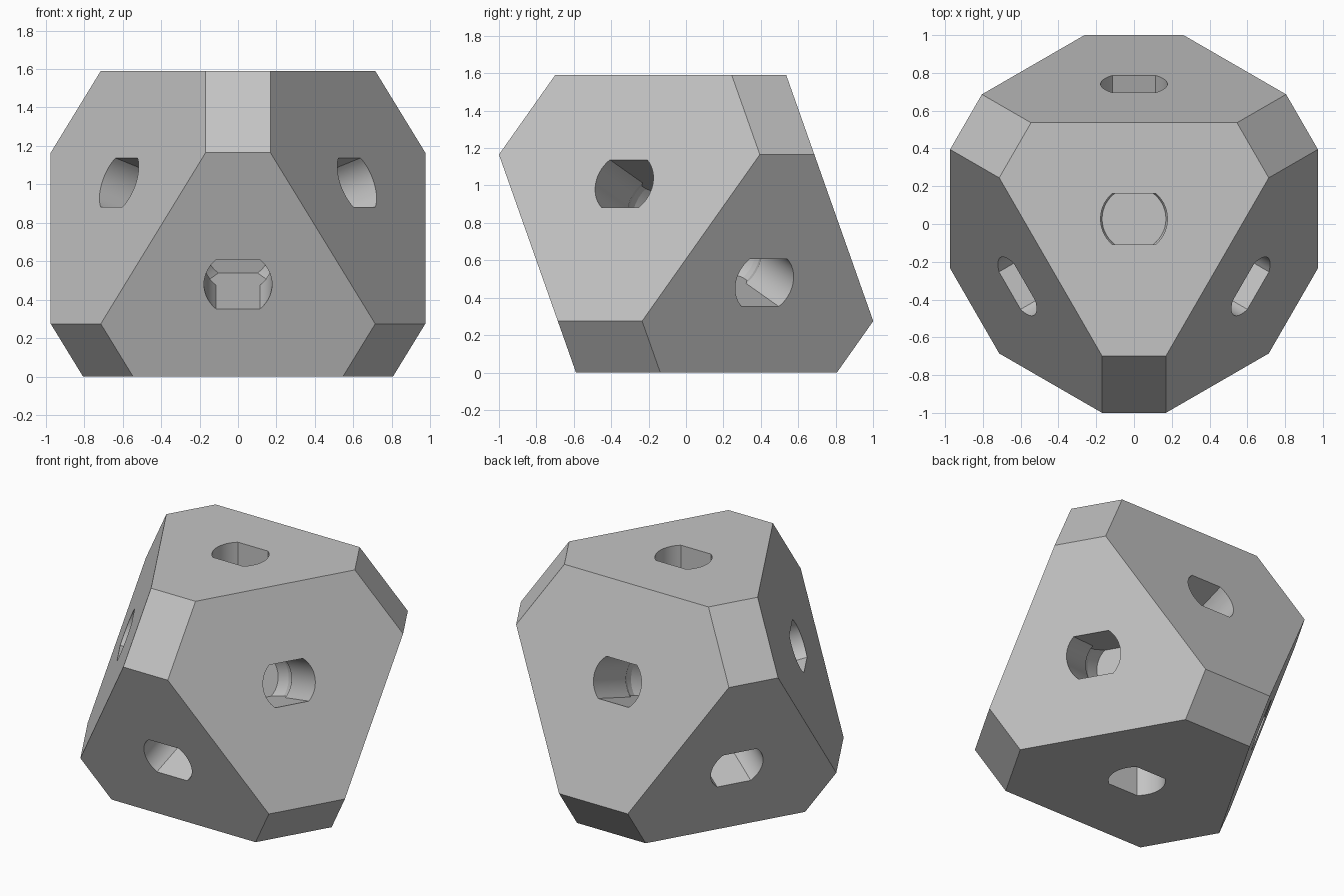
import bpy, bmesh
from math import sin, cos, asin, radians, sqrt
from mathutils import Vector, Matrix

cube = bpy.data.objects.get("Cube")
if cube:
    bpy.data.objects.remove(cube, do_unlink=True)

CENTRE = Vector((0, 0.027, 0.7575))
NEAR, FAR, CORNER = 0.7575, 0.8325, 1.074   # plane distances from the centre
HOLE_R, HOLE_HALF = 0.177, 0.135            # socket radius and flat half width

grey = bpy.data.materials.new("plain grey")
grey.use_nodes = True
grey.diffuse_color = (0.55, 0.55, 0.55, 1)
grey.node_tree.nodes["Principled BSDF"].inputs["Base Color"].default_value = grey.diffuse_color


def tilted(azimuth, z):
    a, r = radians(azimuth), sqrt(1 - z * z)
    return Vector((r * cos(a), r * sin(a), z))


def make_object(name, bm):
    mesh = bpy.data.meshes.new(name)
    bm.to_mesh(mesh)
    bm.free()
    mesh.materials.append(grey)
    obj = bpy.data.objects.new(name, mesh)
    bpy.context.collection.objects.link(obj)
    return obj


# Eight large faces with sockets, and six corner cuts
big = [(Vector((0, 0, 1)), FAR), (Vector((0, 0, -1)), NEAR)]
corners = []
for az in (30, 150, 270):
    big.append((tilted(az + 180, 1 / 3), NEAR))
    big.append((tilted(az, -1 / 3), FAR))
    corner = tilted(az, 1 / sqrt(3))
    corners += [(corner, CORNER), (-corner, CORNER)]

# Solid body: slice a block by every face plane
bm = bmesh.new()
bmesh.ops.create_cube(bm, size=4, matrix=Matrix.Translation(CENTRE))
for normal, dist in big + corners:
    cut = bmesh.ops.bisect_plane(bm, geom=bm.verts[:] + bm.edges[:] + bm.faces[:],
                                 plane_co=CENTRE + normal * dist, plane_no=normal,
                                 clear_outer=True, dist=1e-6)
    rim = [e for e in cut["geom_cut"] if isinstance(e, bmesh.types.BMEdge)]
    bmesh.ops.holes_fill(bm, edges=rim, sides=0)
bmesh.ops.recalc_face_normals(bm, faces=bm.faces[:])
body = make_object("faceted_body", bm)


def socket_ring(radius, steps=14):
    """Circle with two flat sides."""
    a = asin(HOLE_HALF / radius)
    arc = [a * (2 * i / steps - 1) for i in range(steps + 1)]
    half = [Vector((radius * cos(t), radius * sin(t), 0)) for t in arc]
    return half + [-p for p in half]


# Socket cutters: straight bore with a snap groove near the floor
PROFILE = [(-0.05, 0), (0.37, 0), (0.42, 0.022), (0.465, 0.022), (0.56, -0.008)]
bm = bmesh.new()
for normal, dist in big:
    across = Vector((1, 0, 0)) if abs(normal.z) > 0.9 else Vector((0, 0, 1)).cross(normal).normalized()
    frame = Matrix((across, normal.cross(across), normal)).transposed()
    rings = []
    for depth, swell in PROFILE:
        base = CENTRE + normal * (dist - depth)
        rings.append([bm.verts.new(base + frame @ p) for p in socket_ring(HOLE_R + swell)])
    for a, b in zip(rings, rings[1:]):
        for i in range(len(a)):
            j = (i + 1) % len(a)
            bm.faces.new((a[i], a[j], b[j], b[i]))
    bm.faces.new(rings[0])
    bm.faces.new(rings[-1])
bmesh.ops.recalc_face_normals(bm, faces=bm.faces[:])
cutter = make_object("socket_cutters", bm)
cutter.hide_render = True

# Cut the sockets and finish
mod = body.modifiers.new("sockets", "BOOLEAN")
mod.operation = "DIFFERENCE"
mod.solver = "EXACT"
mod.object = cutter
bpy.ops.object.select_all(action="DESELECT")
body.select_set(True)
bpy.context.view_layer.objects.active = body
bpy.ops.object.modifier_apply(modifier=mod.name)
bpy.data.objects.remove(cutter, do_unlink=True)
bpy.ops.object.shade_smooth_by_angle(angle=radians(15))
